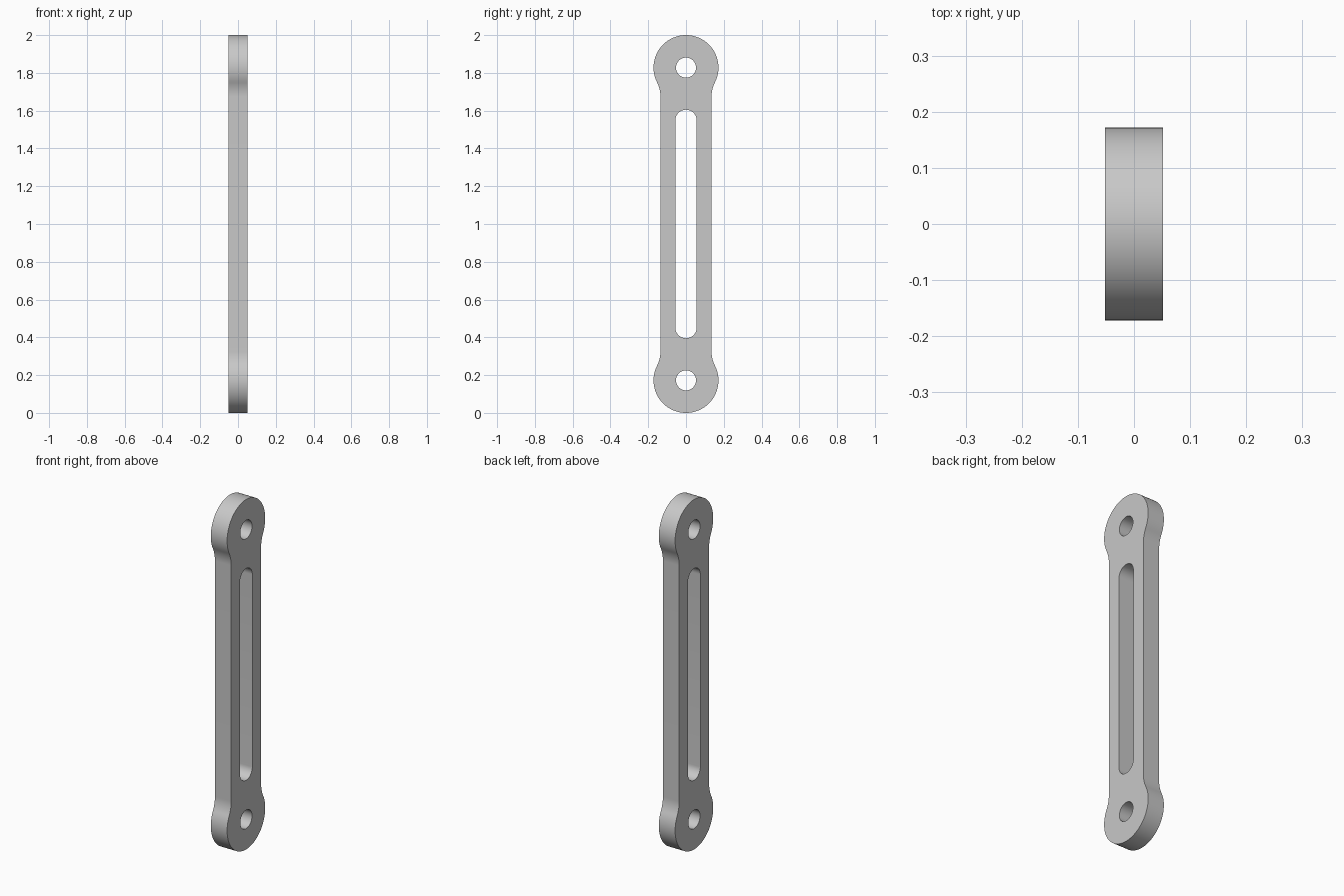
import bpy
import bmesh
from math import pi, cos, sin, acos, sqrt
from mathutils import Matrix

cube = bpy.data.objects.get("Cube")
if cube:
    bpy.data.objects.remove(cube, do_unlink=True)

HEIGHT, HALF_THICK = 2.0, 0.0515
EYE_R, BAR_HALF, NECK_R = 0.172, 0.135, 0.17
HOLE_R, SLOT_R, SLOT_END = 0.053, 0.056, 0.605   # slot end measured from the middle
EYE_Z = HEIGHT / 2 - EYE_R


def arc(cx, cy, r, start, end, steps):
    angles = [start + (end - start) * i / steps for i in range(steps + 1)]
    return [(cx + r * cos(a), cy + r * sin(a)) for a in angles]


def half_turn(points):
    """Close a loop by adding the same points turned by 180 degrees."""
    return points + [(-x, -y) for x, y in points]


# Upper half of the outline: neck fillet, round eye, neck fillet
neck_y = BAR_HALF + NECK_R
drop = sqrt((EYE_R + NECK_R) ** 2 - neck_y ** 2)
tangent = acos(neck_y / (EYE_R + NECK_R))
right_neck = arc(neck_y, EYE_Z - drop, NECK_R, pi, pi - tangent, 12)
eye = arc(0, EYE_Z, EYE_R, -tangent, pi + tangent, 64)
left_neck = [(-x, y) for x, y in reversed(right_neck)]
outline = half_turn(right_neck + eye[1:-1] + left_neck)

# Slot and the two pin holes
slot = half_turn(arc(0, SLOT_END - SLOT_R, SLOT_R, 0, pi, 24))
holes = [arc(0, s * EYE_Z, HOLE_R, 0, 2 * pi, 48)[:-1] for s in (1, -1)]

# Filled, extruded plate
curve = bpy.data.curves.new("link_profile", "CURVE")
curve.dimensions = "2D"
curve.fill_mode = "BOTH"
curve.extrude = HALF_THICK
for loop in [outline, slot] + holes:
    spline = curve.splines.new("POLY")
    spline.points.add(len(loop) - 1)
    for point, (x, y) in zip(spline.points, loop):
        point.co = (x, y, 0, 1)
    spline.use_cyclic_u = True

link = bpy.data.objects.new("slotted_link_bar", curve)
bpy.context.collection.objects.link(link)
bpy.ops.object.select_all(action="DESELECT")
link.select_set(True)
bpy.context.view_layer.objects.active = link
bpy.ops.object.convert(target="MESH")
link = bpy.context.object

# Stand the plate upright in the y-z plane and weld its caps to the walls
upright = Matrix(((0, 0, 1, 0), (1, 0, 0, 0), (0, 1, 0, HEIGHT / 2), (0, 0, 0, 1)))
bm = bmesh.new()
bm.from_mesh(link.data)
bm.transform(upright)
bmesh.ops.remove_doubles(bm, verts=bm.verts, dist=0.0001)
bmesh.ops.recalc_face_normals(bm, faces=bm.faces)
bm.to_mesh(link.data)
bm.free()

# Plain grey metal
grey = bpy.data.materials.new("light_grey")
grey.use_nodes = True
colour = (0.58, 0.58, 0.58, 1)
grey.diffuse_color = colour
grey.node_tree.nodes["Principled BSDF"].inputs["Base Color"].default_value = colour
link.data.materials.clear()
link.data.materials.append(grey)
bpy.ops.object.shade_smooth_by_angle(angle=pi / 6)
